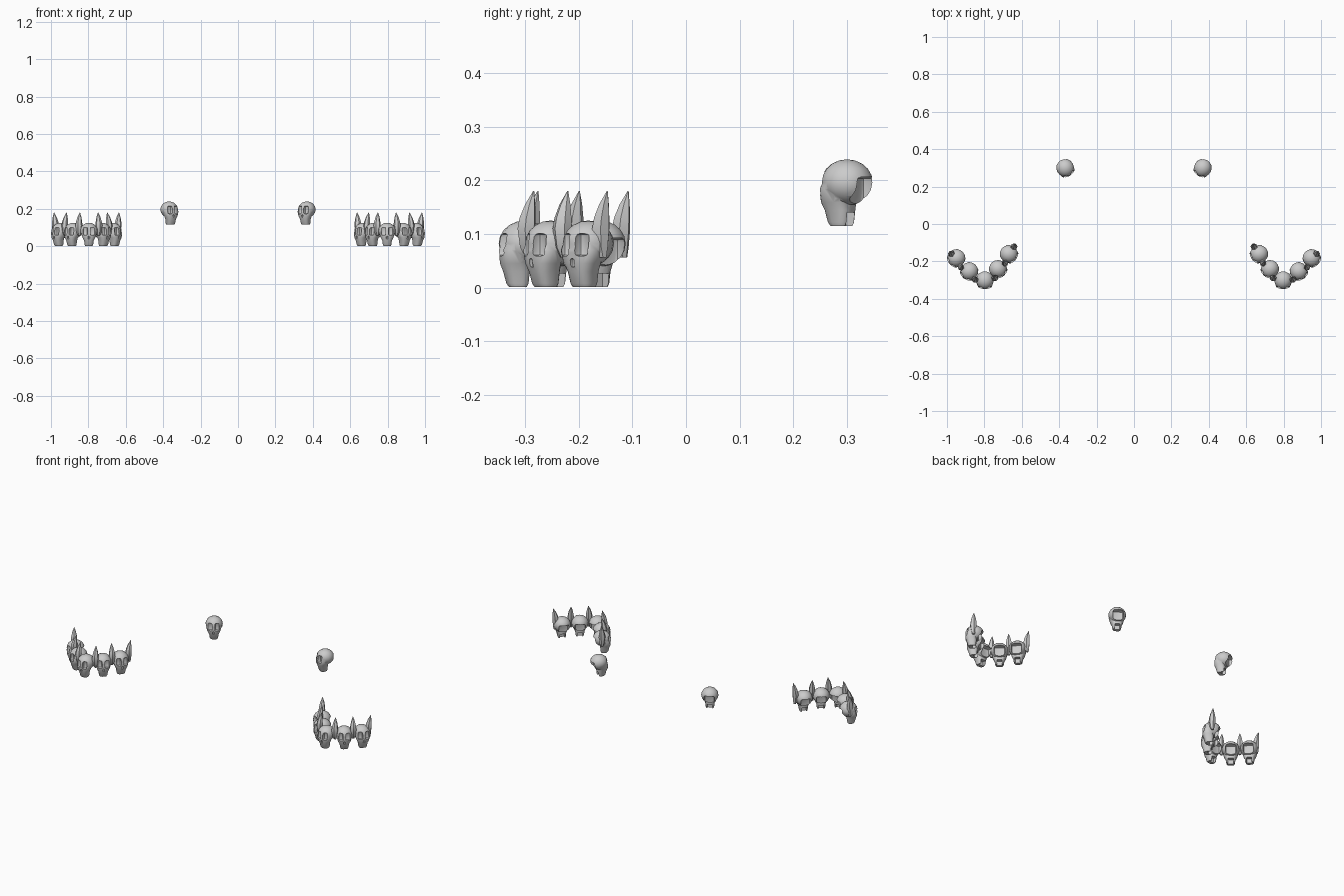
import bpy, bmesh
from math import radians, cos, sin, pi
from mathutils import Vector

if "Cube" in bpy.data.objects:
    bpy.data.objects.remove(bpy.data.objects["Cube"])


def loft(name, rings, sides):
    """Skin rings of (z, cx, cy, rx, ry, squareness) into a closed solid."""
    bm = bmesh.new()
    loops = []
    for z, cx, cy, rx, ry, p in rings:
        loop = []
        for i in range(sides):
            a = 2 * pi * (i + 0.5) / sides
            c, s = cos(a), sin(a)
            x = abs(c) ** p * (1 if c > 0 else -1)
            y = abs(s) ** p * (1 if s > 0 else -1)
            loop.append(bm.verts.new((cx + rx * x, cy + ry * y, z)))
        loops.append(loop)
    for a, b in zip(loops, loops[1:]):
        for i in range(sides):
            j = (i + 1) % sides
            bm.faces.new((a[i], a[j], b[j], b[i]))
    bm.faces.new(loops[0][::-1])
    bm.faces.new(loops[-1])
    bmesh.ops.recalc_face_normals(bm, faces=bm.faces)
    me = bpy.data.meshes.new(name)
    bm.to_mesh(me)
    bm.free()
    ob = bpy.data.objects.new(name, me)
    bpy.context.collection.objects.link(ob)
    return ob


def box(name, center, size, bevel=0.0):
    bm = bmesh.new()
    bmesh.ops.create_cube(bm, size=1)
    for v in bm.verts:
        v.co = Vector([c + k * d for c, k, d in zip(center, v.co, size)])
    if bevel:
        bmesh.ops.bevel(bm, geom=bm.edges[:], offset=bevel, segments=2,
                        profile=0.5, affect='EDGES')
    me = bpy.data.meshes.new(name)
    bm.to_mesh(me)
    bm.free()
    ob = bpy.data.objects.new(name, me)
    bpy.context.collection.objects.link(ob)
    return ob


def smooth(ob, angle):
    bpy.ops.object.select_all(action='DESELECT')
    ob.select_set(True)
    bpy.context.view_layer.objects.active = ob
    bpy.ops.object.shade_smooth_by_angle(angle=radians(angle))


# cranium
bm = bmesh.new()
bmesh.ops.create_uvsphere(bm, u_segments=16, v_segments=10, radius=1)
for v in bm.verts:
    v.co = Vector((v.co.x * 0.047, v.co.y * 0.049, 0.082 + v.co.z * 0.043))
me = bpy.data.meshes.new("cranium")
bm.to_mesh(me)
bm.free()
master = bpy.data.objects.new("skull_master", me)
bpy.context.collection.objects.link(master)

# face and upper jaw, then cutters for sockets, mouth cavity and hollow back
face = loft("face", [
    (0.001, 0, -0.012, 0.020, 0.018, 0.7),
    (0.008, 0, -0.013, 0.023, 0.022, 0.7),
    (0.030, 0, -0.015, 0.026, 0.026, 0.7),
    (0.045, 0, -0.018, 0.034, 0.029, 0.75),
    (0.070, 0, -0.016, 0.042, 0.033, 0.8),
    (0.095, 0, -0.012, 0.036, 0.028, 0.9)], 16)
parts = [(face, 'UNION')]
for s in (-1, 1):
    parts.append((box("socket", (s * 0.0195, -0.048, 0.080),
                      (0.024, 0.034, 0.042), 0.006), 'DIFFERENCE'))
parts.append((box("nose", (0, -0.047, 0.046), (0.009, 0.016, 0.016), 0.003), 'DIFFERENCE'))
parts.append((box("mouth_cavity", (0, 0.012, 0.008), (0.028, 0.045, 0.036)), 'DIFFERENCE'))
parts.append((box("back_hollow", (0, 0.040, 0.062), (0.056, 0.044, 0.060), 0.008), 'DIFFERENCE'))
for tool, op in parts:
    m = master.modifiers.new(op, 'BOOLEAN')
    m.operation, m.object, m.solver = op, tool, 'EXACT'
bpy.context.view_layer.update()
dg = bpy.context.evaluated_depsgraph_get()
skull_mesh = bpy.data.meshes.new_from_object(master.evaluated_get(dg))
for ob in [master] + [t for t, _ in parts]:
    bpy.data.objects.remove(ob)

# horn: curved six-sided blade, tip swept backward
horn = loft("horn_master", [
    (0.056, 0, 0.004, 0.007, 0.007, 1),
    (0.075, 0, 0.000, 0.014, 0.014, 1),
    (0.110, 0, -0.001, 0.019, 0.018, 1),
    (0.130, 0, 0.001, 0.017, 0.016, 1),
    (0.155, 0, 0.006, 0.011, 0.010, 1),
    (0.180, 0, 0.013, 0.001, 0.001, 1)], 6)
horn_mesh = horn.data
bpy.data.objects.remove(horn)


def place(name, mesh, x, y, z, yaw):
    ob = bpy.data.objects.new(name, mesh)
    ob.location = (x, y, z)
    ob.rotation_euler.z = radians(yaw)
    bpy.context.collection.objects.link(ob)
    return ob


# x, y, yaw for the right-hand group; the left is mirrored
skulls = [(0.670, -0.160, -52), (0.728, -0.240, -40), (0.797, -0.300, 0),
          (0.880, -0.252, 38), (0.949, -0.182, 50)]
horns = [(0.641, -0.120, 20), (0.690, -0.208, -45), (0.744, -0.288, -20),
         (0.850, -0.296, 20), (0.925, -0.230, 42), (0.977, -0.158, -30)]
for side, s in (("right", 1), ("left", -1)):
    for x, y, yaw in skulls:
        last_skull = place(side + "_row_skull", skull_mesh, s * x, y, 0, s * yaw)
    for x, y, yaw in horns:
        last_horn = place(side + "_horn", horn_mesh, s * x, y, 0, s * yaw)
    # raised single skulls, turned toward the centre
    place(side + "_single_skull", skull_mesh, s * 0.368, 0.30, 0.114, -s * 30)

smooth(last_skull, 40)
smooth(last_horn, 35)
